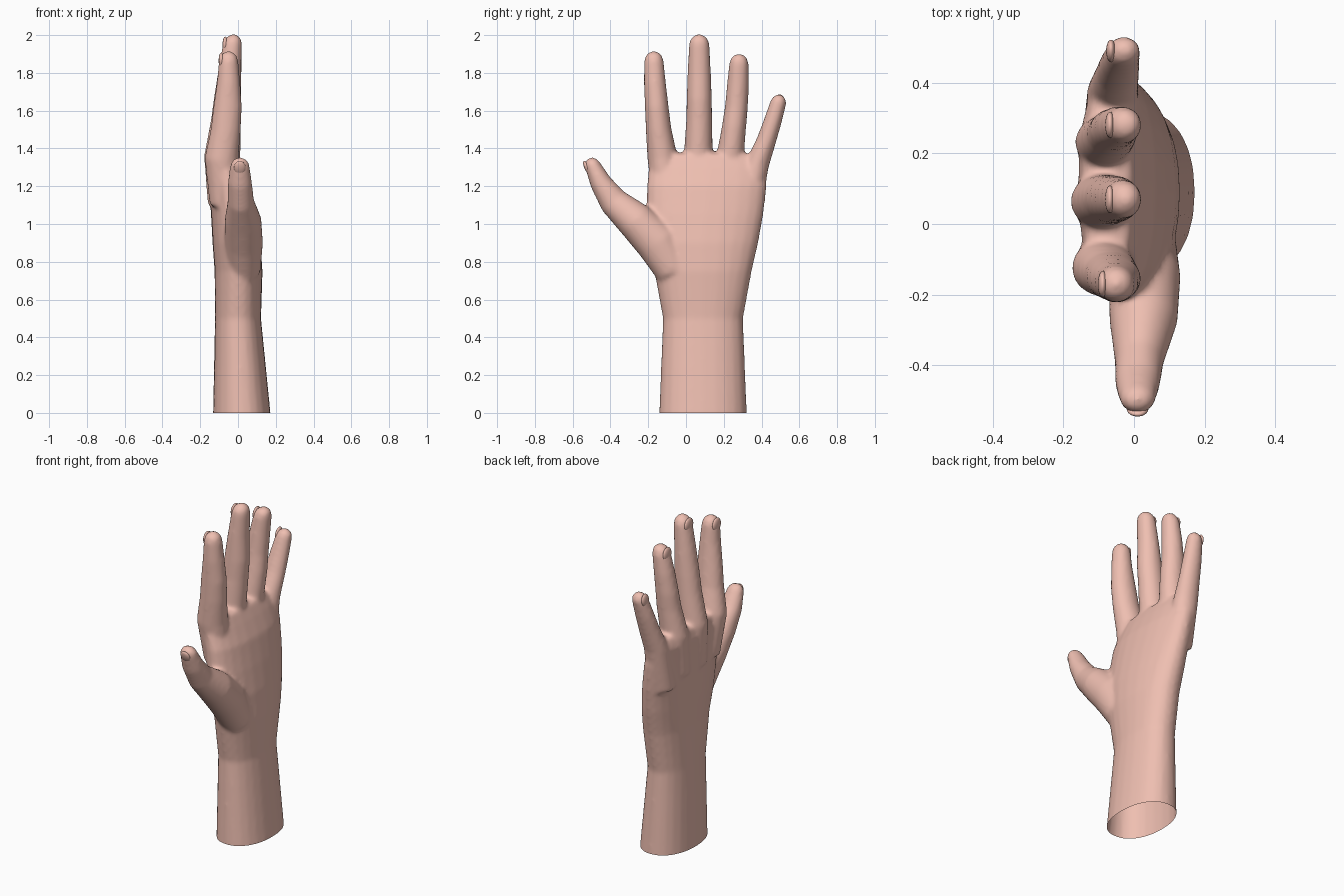
import bpy, bmesh
from math import sin, cos, pi, sqrt
from mathutils import Vector, Matrix

if "Cube" in bpy.data.objects:
    bpy.data.objects.remove(bpy.data.objects["Cube"])

skin = bpy.data.materials.new("skin")
skin.diffuse_color = (0.86, 0.52, 0.44, 1)
skin.use_nodes = True
skin.node_tree.nodes["Principled BSDF"].inputs["Base Color"].default_value = skin.diffuse_color
SIDES = 24


def loft(bm, rings, flat=False, cap=0.0, power=2.0):
    """Tube through rings of (x, y, z, half depth, half width), rounded end of length cap."""
    pts = [Vector(r[:3]) for r in rings]
    loops = []

    def ring(c, v, rx, ry):
        out = []
        for i in range(SIDES):
            a = 2 * pi * i / SIDES
            ca, sa = cos(a), sin(a)
            px = abs(ca) ** (2 / power) * (1 if ca > 0 else -1)
            py = abs(sa) ** (2 / power) * (1 if sa > 0 else -1)
            out.append(bm.verts.new(c + Vector((1, 0, 0)) * px * rx + v * py * ry))
        loops.append(out)

    for i, r in enumerate(rings):
        t = (pts[min(i + 1, len(pts) - 1)] - pts[max(i - 1, 0)]).normalized()
        v = Vector((0, 1, 0)) if flat else t.cross(Vector((1, 0, 0))).normalized()
        ring(pts[i], v, r[3], r[4])
    if cap:
        for f in (0.4, 0.7, 0.9, 0.985):
            s = sqrt(1 - f * f)
            ring(pts[-1] + t * cap * f, v, rings[-1][3] * s, rings[-1][4] * s)
    for a, b in zip(loops, loops[1:]):
        for i in range(SIDES):
            j = (i + 1) % SIDES
            bm.faces.new((a[i], a[j], b[j], b[i]))
    bm.faces.new(loops[0][::-1])
    bm.faces.new(loops[-1])
    return t


# Forearm and palm
palm = [(.022, .09, -.1, .155, .234), (.02, .09, 0, .152, .232), (.01, .09, .25, .137, .222),
        (0, .09, .5, .122, .212), (.003, .09, .75, .127, .258), (-.008, .09, .9, .127, .293),
        (-.025, .10, 1.05, .118, .31), (-.045, .11, 1.2, .107, .318),
        (-.068, .115, 1.3, .09, .312), (-.075, .105, 1.36, .07, .28)]

# Digits: rings plus length of the rounded tip
digits = {
    "index": ([(-.07, -.09, 1.1, .08, .08), (-.087, -.125, 1.35, .09, .08),
               (-.065, -.145, 1.5, .08, .068), (-.055, -.155, 1.62, .076, .063),
               (-.05, -.165, 1.75, .062, .058), (-.05, -.17, 1.86, .052, .052)], .056),
    "middle": ([(-.08, .05, 1.1, .08, .08), (-.092, .065, 1.36, .088, .077),
                (-.067, .07, 1.55, .077, .069), (-.055, .07, 1.66, .074, .067),
                (-.045, .07, 1.8, .062, .062), (-.03, .07, 1.945, .052, .055)], .061),
    "ring": ([(-.08, .2, 1.1, .075, .075), (-.085, .233, 1.35, .082, .073),
              (-.063, .255, 1.52, .072, .064), (-.058, .267, 1.62, .067, .061),
              (-.045, .275, 1.74, .06, .058), (-.03, .28, 1.845, .052, .052)], .058),
    "little": ([(-.06, .31, 1.05, .08, .08), (-.06, .378, 1.32, .072, .063),
                (-.048, .425, 1.44, .063, .052), (-.04, .458, 1.54, .057, .048),
                (-.03, .488, 1.64, .048, .043)], .048),
    "thumb": ([(.03, -.06, .75, .09, .1), (.03, -.15, .9, .102, .115),
               (.027, -.27, 1.02, .097, .1), (.015, -.385, 1.12, .07, .077),
               (.01, -.452, 1.22, .064, .058), (.01, -.492, 1.305, .052, .043)], .05),
}

bm = bmesh.new()
loft(bm, palm, flat=True, cap=.02, power=2.2)
tips = {n: loft(bm, r, cap=c) for n, (r, c) in digits.items()}
bmesh.ops.recalc_face_normals(bm, faces=bm.faces)
mesh = bpy.data.meshes.new("hand")
bm.to_mesh(mesh)
bm.free()
hand = bpy.data.objects.new("hand", mesh)
bpy.context.collection.objects.link(hand)

# Fuse the parts into one skin and soften the joins
rm = hand.modifiers.new("fuse", 'REMESH')
rm.mode = 'VOXEL'
rm.voxel_size = .011
sm = hand.modifiers.new("soften", 'SMOOTH')
sm.factor = .5
sm.iterations = 10
dg = bpy.context.evaluated_depsgraph_get()
fused = bpy.data.meshes.new_from_object(hand.evaluated_get(dg))
hand.modifiers.clear()

# Open wrist cut flat on the ground
bm = bmesh.new()
bm.from_mesh(fused)
bmesh.ops.bisect_plane(bm, geom=bm.verts[:] + bm.edges[:] + bm.faces[:],
                       plane_co=(0, 0, 0), plane_no=(0, 0, 1), clear_inner=True)
for f in bm.faces:
    f.smooth = True
bm.to_mesh(fused)
bm.free()
hand.data = fused
fused.materials.clear()
fused.materials.append(skin)

# Nails on the backs of the digits
for name, t in tips.items():
    r = digits[name][0][-1]
    x = Vector((1, 0, 0))
    side = t.cross(x).normalized()
    back = side if name == "thumb" else -x
    if back.y > 0:
        back = -back
    depth = r[4] if name == "thumb" else r[3]
    across = back.cross(t).normalized()
    up = across.cross(back)
    c = Vector(r[:3]) + back * (depth * .74) + t * .005
    bm = bmesh.new()
    bmesh.ops.create_uvsphere(bm, u_segments=20, v_segments=12, radius=1)
    rot = Matrix((across, back, up)).transposed().to_4x4()
    bmesh.ops.transform(bm, verts=bm.verts, matrix=Matrix.Translation(c) @ rot
                        @ Matrix.Diagonal((r[4] * .72, .014, .042, 1)))
    for f in bm.faces:
        f.smooth = True
    me = bpy.data.meshes.new(name + "_nail")
    bm.to_mesh(me)
    bm.free()
    me.materials.append(skin)
    bpy.context.collection.objects.link(bpy.data.objects.new(name + "_nail", me))
